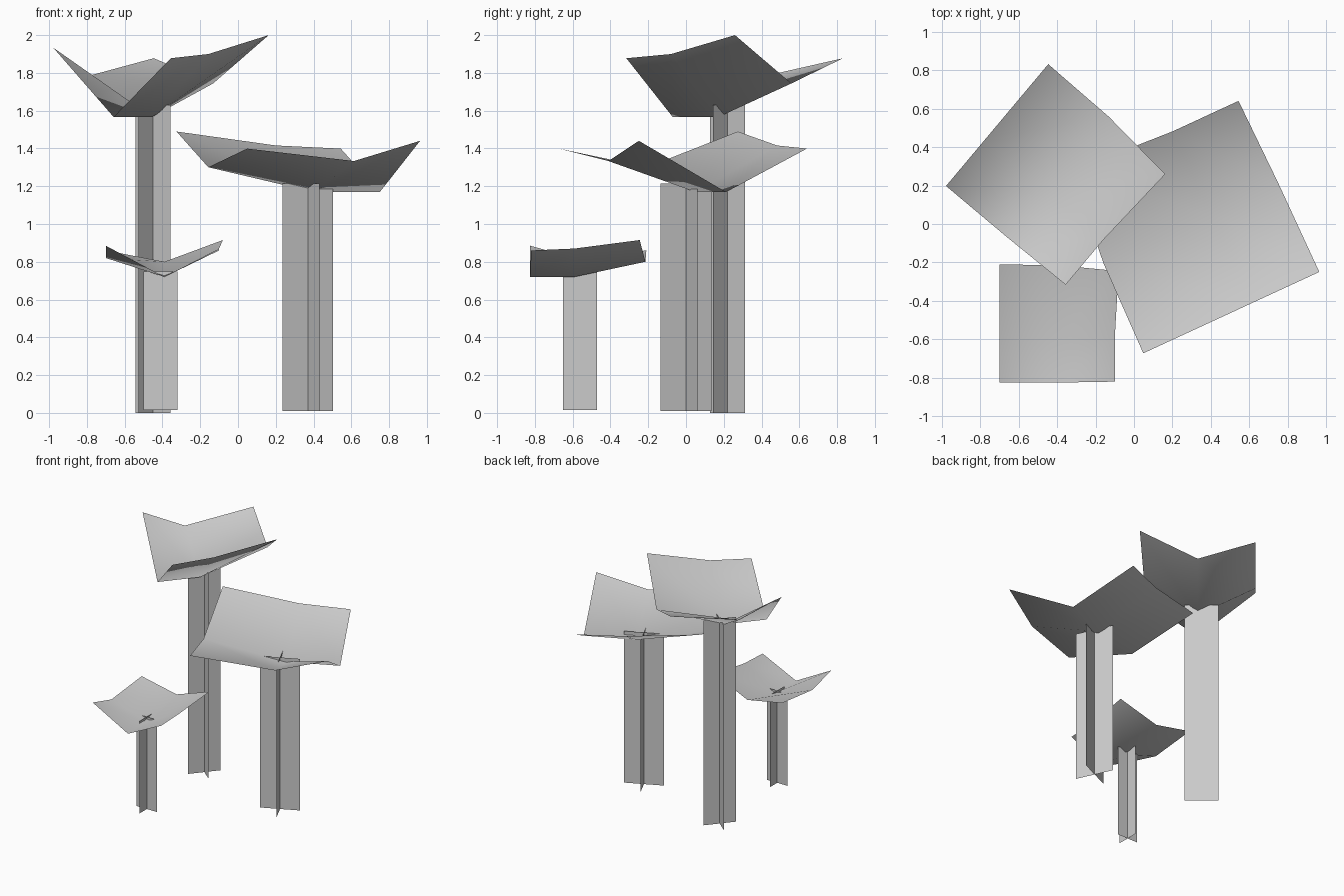
import bpy
import math

if "Cube" in bpy.data.objects:
    bpy.data.objects.remove(bpy.data.objects["Cube"])

# cap: 3 x 3 grid of points, folded up on both sides (front row to back row)
CAP = [(-.29, -.265, .885), (.02, -.265, .72), (.31, -.26, .86),
       (-.29, -.03, .82), (.02, -.03, .72), (.31, -.03, .87),
       (-.29, .35, .86), (.02, .345, .80), (.33, .315, .915)]
CAP_FACES = [(i, i + 1, i + 4, i + 3) for i in (0, 1, 3, 4)]

# stem: two upright crossed cards
R, BASE, TOP = .09, .015, .748
STEM = [(-R, 0, BASE), (R, 0, BASE), (R, 0, TOP), (-R, 0, TOP),
        (0, -R, BASE), (0, R, BASE), (0, R, TOP), (0, -R, TOP)]
STEM_FACES = [(0, 1, 2, 3), (4, 5, 6, 7)]


def add_part(name, verts, faces, place, smooth):
    x, y, base, angle, width, height = place
    mesh = bpy.data.meshes.new(name)
    pts = [(px, py, pz - BASE) for px, py, pz in verts]
    mesh.from_pydata(pts, [], faces)
    mesh.polygons.foreach_set("use_smooth", [smooth] * len(faces))
    obj = bpy.data.objects.new(name, mesh)
    obj.location = (x, y, base)
    obj.rotation_euler.z = math.radians(angle)
    obj.scale = (width, width, height)
    bpy.context.collection.objects.link(obj)


# three mushrooms: x, y, base z, turn, width scale, height scale
MUSHROOMS = {
    "small": (-.41, -.56, .015, 0, 1, 1),
    "medium": (.37, 0, .01, 114.8, 1.64, 1.644),
    "tall": (-.45, .22, 0, -40, 1.345, 2.222),
}
for size, place in MUSHROOMS.items():
    add_part(size + "_mushroom_cap", CAP, CAP_FACES, place, True)
    add_part(size + "_mushroom_stem", STEM, STEM_FACES, place, False)
